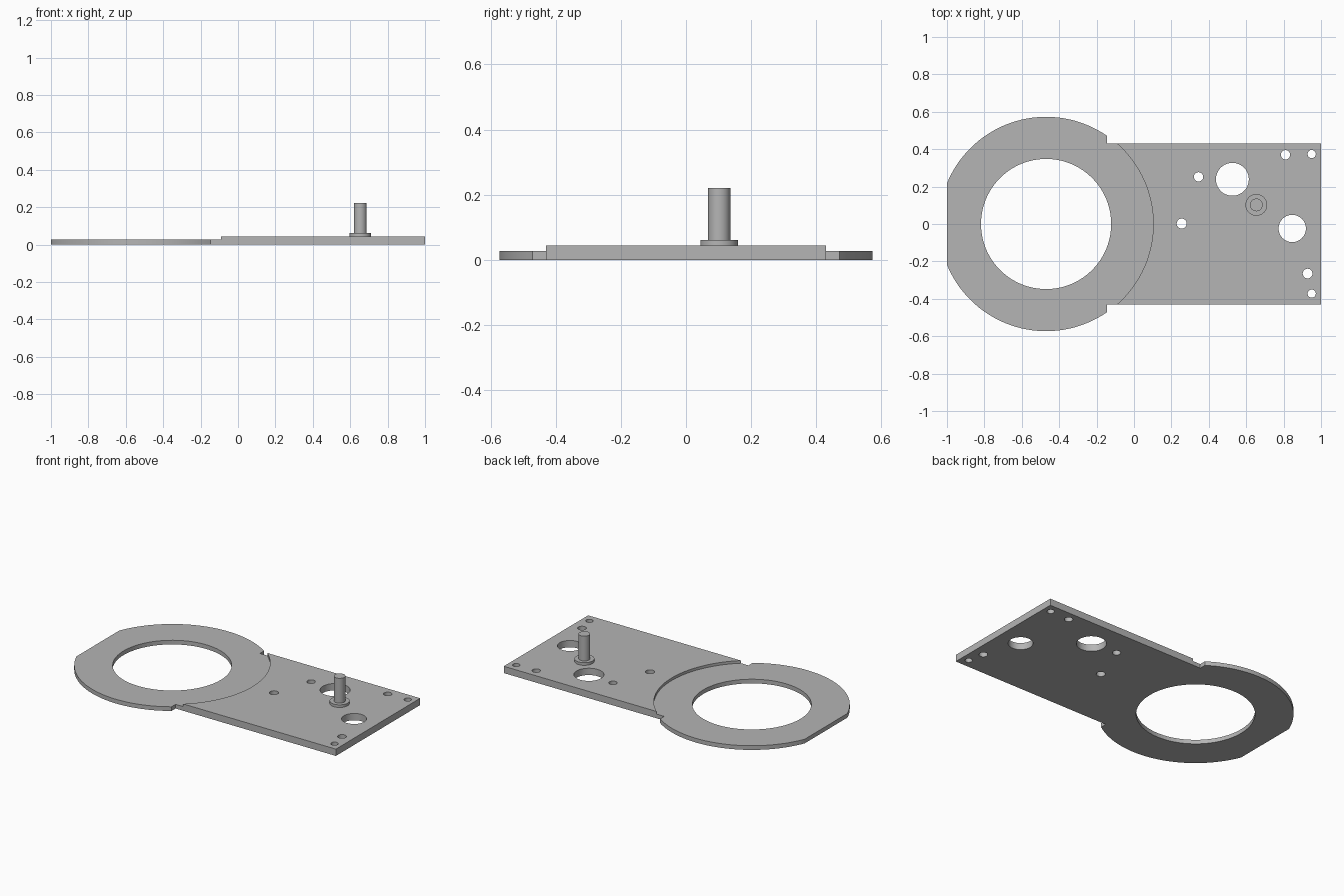
import bpy, bmesh, math

if "Cube" in bpy.data.objects:
    bpy.data.objects.remove(bpy.data.objects["Cube"])

RING_X, RING_R, BORE_R = -0.47, 0.573, 0.348
LOW, HIGH = 0.027, 0.044          # ring and plate thickness
HALF_W, NOTCH_X = 0.43, -0.145

grey = bpy.data.materials.new("plain_grey")
grey.diffuse_color = (0.46, 0.46, 0.46, 1)
grey.use_nodes = True
grey.node_tree.nodes["Principled BSDF"].inputs["Base Color"].default_value = grey.diffuse_color


def arc(cx, cy, r, a0, a1, n):
    return [(cx + r * math.cos(a0 + (a1 - a0) * i / n),
             cy + r * math.sin(a0 + (a1 - a0) * i / n)) for i in range(n + 1)]


def circle(cx, cy, r, n):
    return arc(cx, cy, r, 0, math.tau, n)[:-1]


def finish(name, bm):
    bmesh.ops.recalc_face_normals(bm, faces=bm.faces)
    mesh = bpy.data.meshes.new(name)
    bm.to_mesh(mesh)
    bm.free()
    mesh.materials.append(grey)
    ob = bpy.data.objects.new(name, mesh)
    bpy.context.collection.objects.link(ob)
    return ob


def slab(name, loops, z0, z1):
    """Fill an outline with holes and extrude it from z0 to z1."""
    bm = bmesh.new()
    for loop in loops:
        vs = [bm.verts.new((x, y, z0)) for x, y in loop]
        for i, v in enumerate(vs):
            bm.edges.new((v, vs[i - 1]))
    bmesh.ops.triangle_fill(bm, edges=bm.edges[:], use_beauty=True, normal=(0, 0, 1))
    ext = bmesh.ops.extrude_face_region(bm, geom=bm.faces[:], use_keep_orig=True)
    top = [g for g in ext["geom"] if isinstance(g, bmesh.types.BMVert)]
    bmesh.ops.translate(bm, verts=top, vec=(0, 0, z1 - z0))
    return finish(name, bm)


def smooth(ob):
    bpy.ops.object.select_all(action="DESELECT")
    ob.select_set(True)
    bpy.context.view_layer.objects.active = ob
    bpy.ops.object.shade_smooth_by_angle(angle=math.radians(30))


# Outline: clipped ring, small notches, rectangular plate
a_notch = math.acos((NOTCH_X - RING_X) / RING_R)
a_flat = math.acos((-1 - RING_X) / RING_R)
upper = arc(RING_X, 0, RING_R, a_notch, a_flat, 32)
half = [(1, HALF_W), (NOTCH_X, HALF_W)] + upper
outline = half + [(x, -y) for x, y in reversed(half)]

# Ring bore, two large openings and the small screw holes
holes = [circle(RING_X, 0, BORE_R, 96),
         circle(0.526, 0.239, 0.088, 48), circle(0.846, -0.024, 0.073, 48)]
for x, y, r in [(0.345, 0.252, 0.025), (0.255, 0.002, 0.027), (0.81, 0.37, 0.025),
                (0.95, 0.374, 0.022), (0.928, -0.265, 0.026), (0.95, -0.372, 0.022)]:
    holes.append(circle(x, y, r, 24))
plate = slab("mounting_plate", [outline] + holes, 0, HIGH)

# Round step that lowers the ring below the plate
a_step = math.asin(0.46 / RING_R)
step = arc(RING_X, 0, RING_R, -a_step, a_step, 48)
step += [(-0.13, 0.7), (-1.1, 0.7), (-1.1, -0.7), (-0.13, -0.7)]
cutter = slab("step_cutter", [step], LOW, 0.1)
cutter.hide_render = True
mod = plate.modifiers.new("step", "BOOLEAN")
mod.operation, mod.solver, mod.object = "DIFFERENCE", "EXACT", cutter
bpy.context.view_layer.objects.active = plate
bpy.ops.object.modifier_apply(modifier=mod.name)
bpy.data.objects.remove(cutter)
smooth(plate)

# Flanged pin, turned from a profile
bm = bmesh.new()
profile = [(0, HIGH), (0.058, HIGH), (0.058, 0.061), (0.034, 0.061), (0.034, 0.221), (0, 0.221)]
vs = [bm.verts.new((r, 0, z)) for r, z in profile]
edges = [bm.edges.new(pair) for pair in zip(vs, vs[1:])]
bmesh.ops.spin(bm, geom=vs + edges, cent=(0, 0, 0), axis=(0, 0, 1),
               angle=math.tau, steps=48, use_merge=True)
bmesh.ops.remove_doubles(bm, verts=bm.verts[:], dist=1e-5)
pin = finish("flanged_pin", bm)
pin.location = (0.654, 0.102, 0)
smooth(pin)
